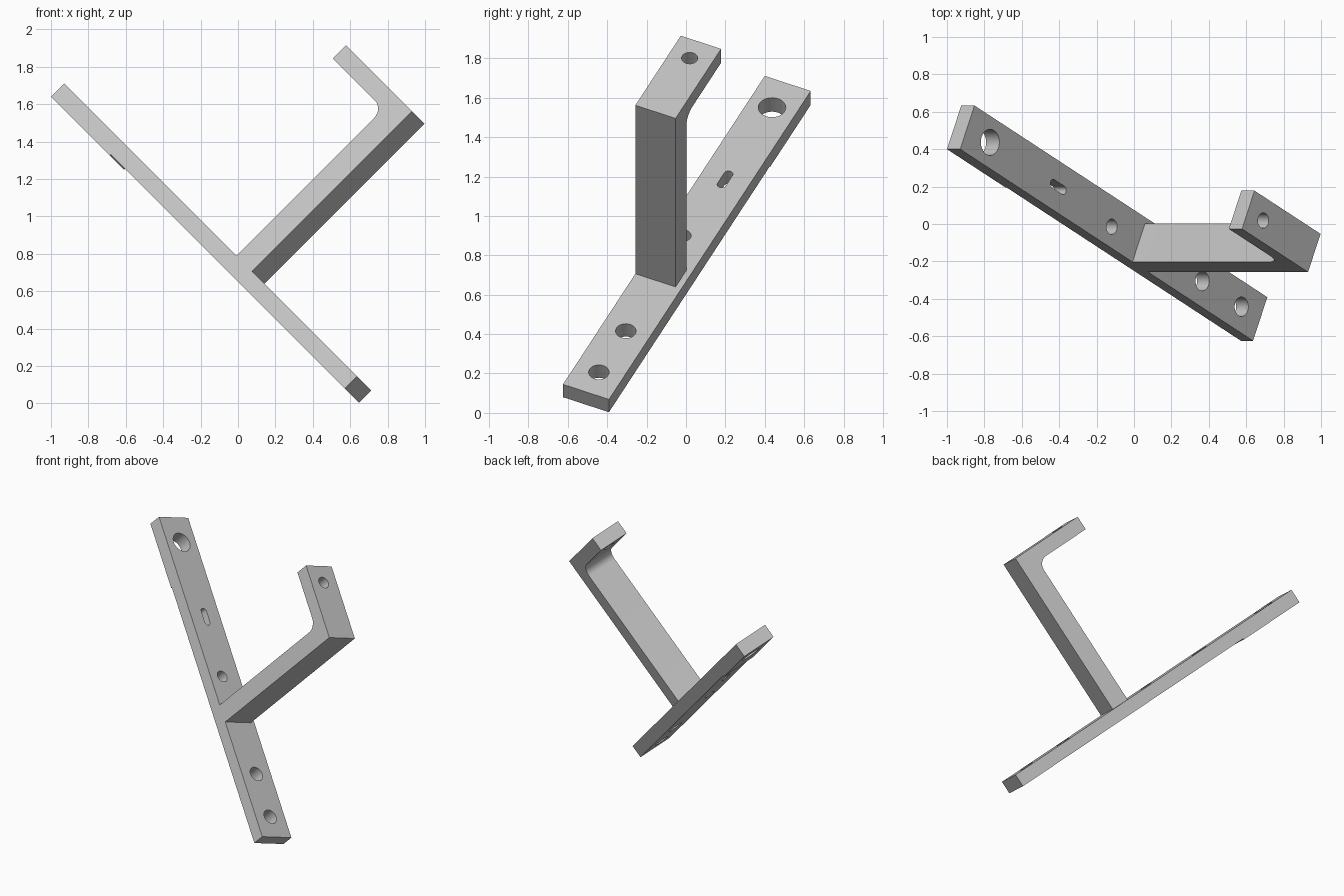
import bpy, bmesh, math
from mathutils import Matrix, Vector

cube = bpy.data.objects.get("Cube")
if cube:
    bpy.data.objects.remove(cube, do_unlink=True)

metal = bpy.data.materials.new("plain grey metal")
metal.use_nodes = True
grey = (0.55, 0.55, 0.55, 1)
metal.diffuse_color = grey
metal.node_tree.nodes["Principled BSDF"].inputs["Base Color"].default_value = grey

# Tilted bracket frame: length along the bar, width, and normal of its face
normal = Vector((1, 0, 1)).normalized()
length = Vector((0.642, -0.42, -0.642)).normalized()
width = normal.cross(length)
frame = Matrix((length, width, normal)).transposed().to_4x4()
frame.translation = (-1, 0.4, 1.64)

BAR_LEN, BAR_W, BAR_T, STEP = 2.44, 0.257, 0.1, 0.008
POST_A, POST_B, POST_W, ARM_END = 1.435, 1.565, 0.225, 1.015
TOP, FILLET = 1.31, 0.07


def prism(bm, outline, direction):
    """Extrude a closed outline along a direction."""
    face = bm.faces.new([bm.verts.new(p) for p in outline])
    out = bmesh.ops.extrude_face_region(bm, geom=[face])
    verts = [g for g in out["geom"] if isinstance(g, bmesh.types.BMVert)]
    bmesh.ops.translate(bm, vec=direction, verts=verts)
    bmesh.ops.recalc_face_normals(bm, faces=bm.faces)


def finish(bm, name):
    mesh = bpy.data.meshes.new(name)
    bm.to_mesh(mesh)
    bm.free()
    mesh.materials.append(metal)
    obj = bpy.data.objects.new(name, mesh)
    bpy.context.collection.objects.link(obj)
    obj.matrix_world = frame
    return obj


def hole_outline(s, w, r, slot, t):
    """Round hole, stretched into a slot along the bar when slot > 0."""
    pts = []
    for i in range(34):
        half = i // 17
        a = math.pi * (i - half) / 16 - math.pi / 2
        if slot == 0 and i in (17, 33):
            continue
        shift = slot / 2 * (1 - 2 * half)
        pts.append((s + shift + r * math.cos(a), w + r * math.sin(a), t))
    return pts


def plate(name, profile, depth, holes, low, high):
    bm = bmesh.new()
    prism(bm, [(s, 0, t) for s, t in profile], (0, depth, 0))
    body = finish(bm, name)
    # Drill the holes
    bm = bmesh.new()
    for s, w, r, slot in holes:
        prism(bm, hole_outline(s, w, r, slot, low), (0, 0, high - low))
    drill = finish(bm, name + "_drill")
    drill.hide_render = True
    mod = body.modifiers.new("holes", "BOOLEAN")
    mod.operation = "DIFFERENCE"
    mod.solver = "EXACT"
    mod.object = drill
    bpy.ops.object.select_all(action="DESELECT")
    body.select_set(True)
    bpy.context.view_layer.objects.active = body
    bpy.ops.object.modifier_apply(modifier=mod.name)
    bpy.data.objects.remove(drill, do_unlink=True)
    bpy.ops.object.shade_smooth_by_angle(angle=math.radians(30))
    return body


# Long mounting bar, slightly thicker at the upper end
mid = BAR_W / 2
plate("mounting_bar",
      [(0, 0), (0.49, 0), (0.49, STEP), (BAR_LEN, STEP), (BAR_LEN, BAR_T), (0, BAR_T)],
      BAR_W,
      [(0.19, mid, 0.07, 0), (0.758, mid, 0.023, 0.082), (1.214, 0.105, 0.041, 0),
       (1.958, mid, 0.052, 0), (2.284, mid, 0.052, 0)],
      -0.1, 0.2)

# Post with a rounded inner corner and a return arm
inner = TOP - 0.1
arc = [(POST_A - FILLET + FILLET * math.cos(a), inner - FILLET + FILLET * math.sin(a))
       for a in (math.pi / 2 * i / 10 for i in range(11))]
plate("hooked_post",
      [(POST_B, BAR_T), (POST_B, TOP), (ARM_END, TOP), (ARM_END, inner)]
      + arc[::-1] + [(POST_A, BAR_T)],
      POST_W, [(1.142, 0.108, 0.041, 0)], inner - 0.1, TOP + 0.1)
